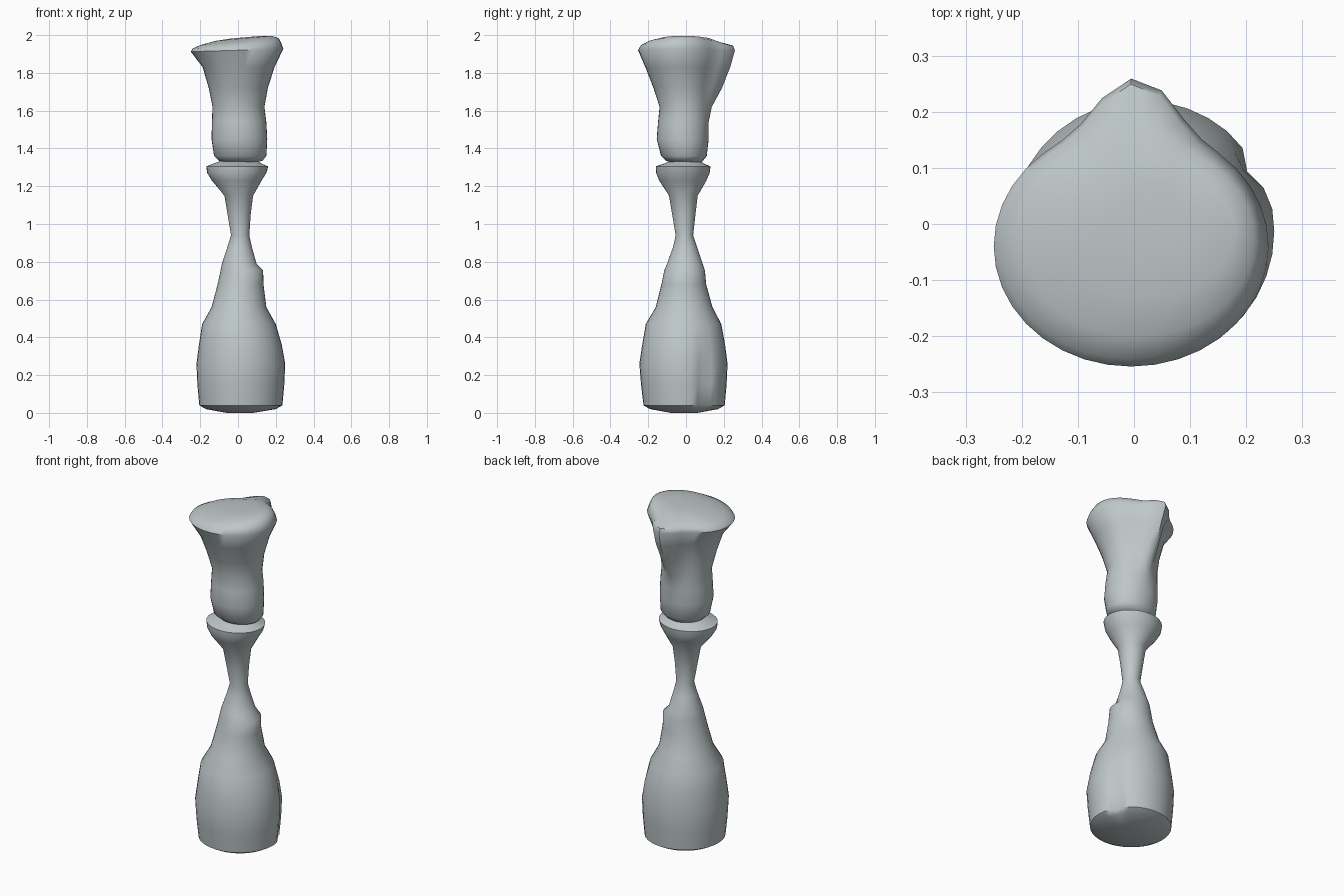
import bpy, bmesh, math

SEG = 36

grey = bpy.data.materials.new("pale blue grey")
grey.diffuse_color = (0.52, 0.57, 0.585, 1)


def loft(name, rings, tweak, top_tilt=None):
    """Stack oval rings given as (z, xmin, xmax, ymin, ymax) into a closed smooth solid."""
    bm = bmesh.new()
    loops = []
    for z, x0, x1, y0, y1 in rings:
        loop = []
        for i in range(SEG):
            a = 2 * math.pi * i / SEG
            x = (x0 + x1) / 2 + (x1 - x0) / 2 * math.cos(a)
            y = (y0 + y1) / 2 + (y1 - y0) / 2 * math.sin(a)
            k = tweak(a, z)
            zz = z + (top_tilt(x, y, z) if top_tilt else 0)
            loop.append(bm.verts.new((x + k * math.cos(a), y + k * math.sin(a), zz)))
        loops.append(loop)
    for a, b in zip(loops, loops[1:]):
        for i in range(SEG):
            j = (i + 1) % SEG
            bm.faces.new((a[i], a[j], b[j], b[i]))
    bm.faces.new(loops[0][::-1])
    bm.faces.new(loops[-1])
    bmesh.ops.recalc_face_normals(bm, faces=bm.faces)
    me = bpy.data.meshes.new(name)
    bm.to_mesh(me)
    bm.free()
    me.materials.append(grey)
    ob = bpy.data.objects.new(name, me)
    bpy.context.collection.objects.link(ob)
    bpy.ops.object.select_all(action='DESELECT')
    ob.select_set(True)
    bpy.context.view_layer.objects.active = ob
    bpy.ops.object.shade_smooth_by_angle(angle=math.radians(50))
    return ob


def bell(a, centre, width):
    d = math.atan2(math.sin(a - centre), math.cos(a - centre))
    return math.exp(-(d / width) ** 2)


# Lower body: bulb, waist and flared collar, with a shallow vertical crease
def body_tweak(a, z):
    return -0.025 * bell(a, 0.5, 0.13) * max(0, min(1, (0.42 - z) / 0.2)) if z > 0.02 else 0


loft("lower_body", [
    (0.00, -0.06, 0.08, -0.08, 0.06),
    (0.02, -0.17, 0.20, -0.19, 0.17),
    (0.04, -0.205, 0.235, -0.225, 0.205),
    (0.15, -0.215, 0.245, -0.238, 0.215),
    (0.26, -0.22, 0.25, -0.247, 0.22),
    (0.36, -0.207, 0.232, -0.232, 0.207),
    (0.47, -0.19, 0.20, -0.213, 0.187),
    (0.56, -0.14, 0.15, -0.16, 0.14),
    (0.68, -0.108, 0.135, -0.13, 0.107),
    (0.755, -0.092, 0.133, -0.115, 0.10),
    (0.79, -0.085, 0.098, -0.10, 0.088),
    (0.88, -0.056, 0.073, -0.068, 0.058),
    (0.94, -0.037, 0.06, -0.055, 0.038),
    (1.05, -0.055, 0.067, -0.073, 0.05),
    (1.15, -0.072, 0.08, -0.09, 0.062),
    (1.23, -0.138, 0.125, -0.142, 0.108),
    (1.27, -0.163, 0.15, -0.158, 0.125),
    (1.305, -0.168, 0.16, -0.16, 0.13),
    (1.32, -0.13, 0.125, -0.115, 0.095),
    (1.335, -0.09, 0.10, -0.08, 0.075),
], body_tweak)


# Upper head: rounded neck flaring to a wide top, with a ridge at the back
def head_tweak(a, z):
    ridge = max(0, min(1, (z - 1.58) / 0.18)) * (1 if z < 1.955 else 0.3)
    return 0.085 * ridge * bell(a, math.pi / 2 - 0.03, 0.3)


def head_tilt(x, y, z):
    return 0.09 * x * max(0, min(1, (z - 1.9) / 0.06))


loft("upper_head", [
    (1.325, -0.08, 0.09, -0.08, 0.08),
    (1.335, -0.10, 0.13, -0.105, 0.09),
    (1.36, -0.127, 0.15, -0.132, 0.11),
    (1.45, -0.14, 0.155, -0.155, 0.12),
    (1.54, -0.138, 0.15, -0.148, 0.12),
    (1.62, -0.135, 0.14, -0.14, 0.118),
    (1.72, -0.155, 0.158, -0.172, 0.125),
    (1.83, -0.187, 0.193, -0.215, 0.15),
    (1.92, -0.25, 0.24, -0.254, 0.175),
    (1.945, -0.24, 0.228, -0.24, 0.165),
    (1.965, -0.20, 0.215, -0.20, 0.145),
    (1.98, -0.12, 0.18, -0.13, 0.10),
    (1.985, -0.04, 0.12, -0.05, 0.05),
], head_tweak, head_tilt)
